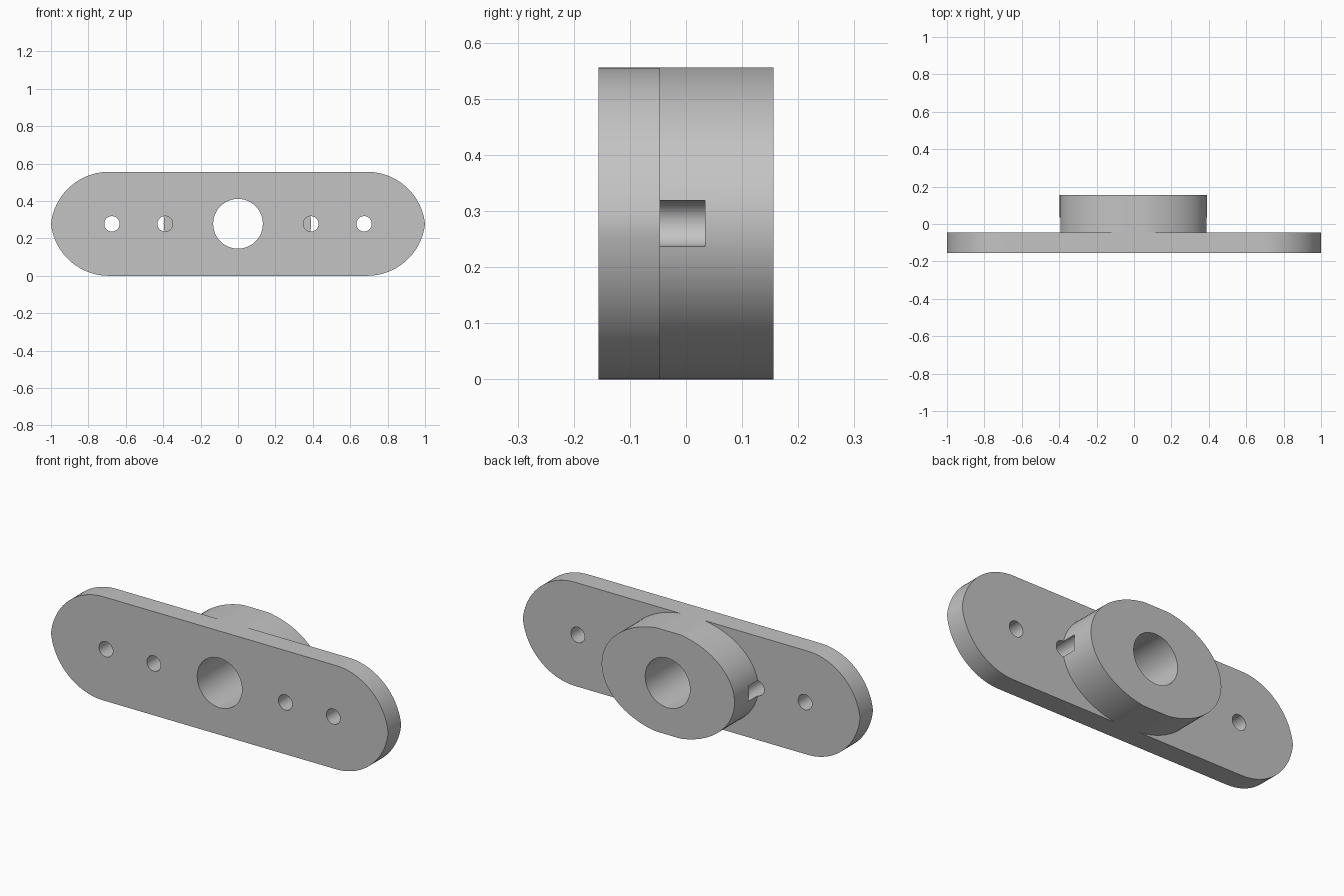
import bpy
import bmesh
import math

cube = bpy.data.objects.get("Cube")
if cube:
    bpy.data.objects.remove(cube, do_unlink=True)

MID = 0.278            # height of the long axis, half the plate height
FRONT, STEP, BACK = -0.156, -0.046, 0.156

grey = bpy.data.materials.new("plain grey")
grey.use_nodes = True
grey.diffuse_color = (0.55, 0.55, 0.55, 1)
grey.node_tree.nodes["Principled BSDF"].inputs["Base Color"].default_value = (0.55, 0.55, 0.55, 1)


def extrude_profile(name, points, y0, y1):
    """Solid from an outline in x and z, extruded along y."""
    bm = bmesh.new()
    face = bm.faces.new([bm.verts.new((x, y0, z + MID)) for x, z in points])
    new = bmesh.ops.extrude_face_region(bm, geom=[face])["geom"]
    verts = [g for g in new if isinstance(g, bmesh.types.BMVert)]
    bmesh.ops.translate(bm, verts=verts, vec=(0, y1 - y0, 0))
    bmesh.ops.recalc_face_normals(bm, faces=bm.faces)
    mesh = bpy.data.meshes.new(name)
    bm.to_mesh(mesh)
    bm.free()
    mesh.materials.append(grey)
    obj = bpy.data.objects.new(name, mesh)
    bpy.context.collection.objects.link(obj)
    return obj


def ellipse(cx, a, b, n):
    return [(cx + a * math.cos(2 * math.pi * i / n), b * math.sin(2 * math.pi * i / n))
            for i in range(n)]


def combine(target, other, operation):
    mod = target.modifiers.new(operation.title(), 'BOOLEAN')
    mod.operation = operation
    mod.solver = 'EXACT'
    mod.object = other
    bpy.context.view_layer.objects.active = target
    bpy.ops.object.modifier_apply(modifier=mod.name)
    bpy.data.objects.remove(other, do_unlink=True)


# Plate outline: straight sides, each end two arcs meeting in a faint point
FLAT = 0.69
reach = 1 - FLAT
radius = (reach ** 2 + MID ** 2) / (2 * MID)
sweep = math.asin(reach / radius)
STEPS = 20
quarter = [(FLAT + radius * math.sin(sweep * i / STEPS),
            MID - radius + radius * math.cos(sweep * i / STEPS)) for i in range(STEPS + 1)]
right_end = quarter + [(x, -z) for x, z in reversed(quarter[:-1])]
outline = right_end + [(-x, -z) for x, z in right_end]
plate = extrude_profile("mounting_plate", outline, FRONT, STEP)

# Oval boss on the back, trimmed flush with the plate's long sides
oval = [(x, max(-MID, min(MID, z))) for x, z in ellipse(-0.003, 0.394, 0.283, 96)]
boss = extrude_profile("oval_boss", oval, STEP - 0.05, BACK)
combine(plate, boss, 'UNION')

# Centre bore and outer screw holes go right through; inner holes stop in the boss
holes = [(0, 0.133, BACK + 0.1)]
for side in (-1, 1):
    holes += [(side * 0.674, 0.041, BACK + 0.1), (side * 0.39, 0.041, 0.034)]
for x, r, depth in holes:
    cutter = extrude_profile("hole_cutter", ellipse(x, r, r, 48), FRONT - 0.1, depth)
    cutter.hide_render = True
    combine(plate, cutter, 'DIFFERENCE')

bpy.ops.object.select_all(action='DESELECT')
plate.select_set(True)
bpy.context.view_layer.objects.active = plate
bpy.ops.object.shade_smooth_by_angle(angle=math.radians(30))
